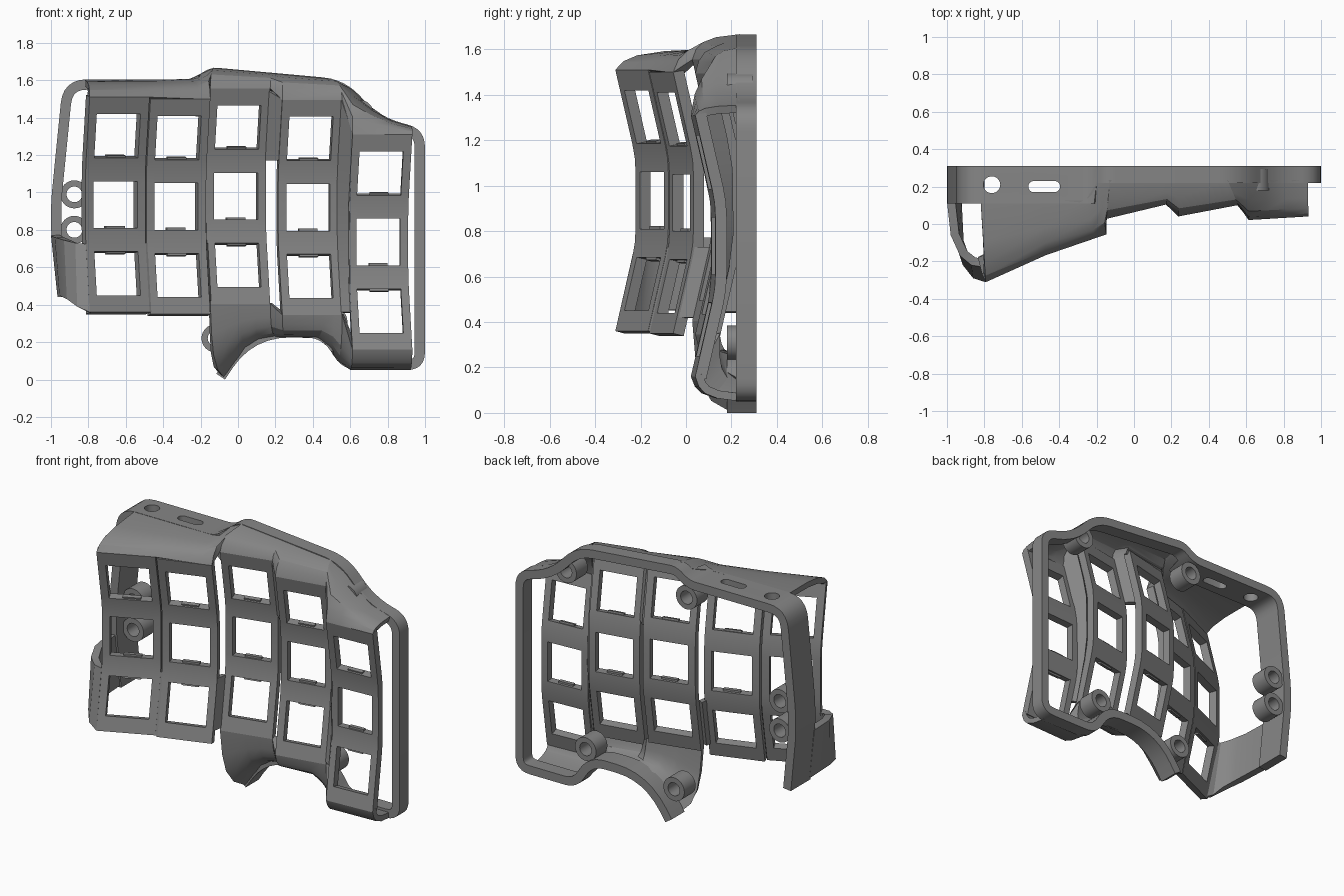
import bpy
import bmesh
import math
from mathutils import Vector

cube = bpy.data.objects.get("Cube")
if cube:
    bpy.data.objects.remove(cube, do_unlink=True)

grey = bpy.data.materials.new("plain_grey")
grey.use_nodes = True
GREY = (0.24, 0.24, 0.24, 1)
grey.diffuse_color = GREY
grey.node_tree.nodes["Principled BSDF"].inputs["Base Color"].default_value = GREY


def apply_all(obj):
    bpy.ops.object.select_all(action='DESELECT')
    obj.select_set(True)
    bpy.context.view_layer.objects.active = obj
    for m in list(obj.modifiers):
        bpy.ops.object.modifier_apply(modifier=m.name)
    bpy.ops.object.shade_smooth_by_angle(angle=math.radians(25))


def sheet(name, rows, thick, closed=False, skip=lambda r, c: False, cutter=None):
    """Grid of points thickened away from its outer side."""
    bm = bmesh.new()
    grid = [[bm.verts.new(p) for p in row] for row in rows]
    n = len(rows[0])
    for r in range(len(rows) - 1):
        for c in range(n if closed else n - 1):
            if not skip(r, c):
                d = (c + 1) % n
                bm.faces.new((grid[r][c], grid[r][d], grid[r + 1][d], grid[r + 1][c]))
    mesh = bpy.data.meshes.new(name)
    bm.to_mesh(mesh)
    bm.free()
    obj = bpy.data.objects.new(name, mesh)
    bpy.context.collection.objects.link(obj)
    mesh.materials.append(grey)
    solid = obj.modifiers.new("thickness", 'SOLIDIFY')
    solid.thickness = thick
    solid.offset = -1
    solid.use_even_offset = True
    if cutter:
        cut = obj.modifiers.new("cut", 'BOOLEAN')
        cut.operation = 'DIFFERENCE'
        cut.object = cutter
    apply_all(obj)
    return obj


def rounded(corners, steps=6):
    """Open path of (x, z, radius) corners with soft bends."""
    out = []
    for i, (x, z, r) in enumerate(corners):
        p = Vector((x, z))
        if r == 0:
            out.append(p)
            continue
        a = p + (Vector(corners[i - 1][:2]) - p).normalized() * r
        b = p + (Vector(corners[i + 1][:2]) - p).normalized() * r
        for k in range(steps + 1):
            t = k / steps
            out.append(a * (1 - t) ** 2 + p * 2 * t * (1 - t) + b * t * t)
    return out


# Key columns: centre x, y, z and sideways slope
COLUMNS = [(-0.655, -0.15, 0.935, 0.45), (-0.33, -0.02, 0.925, 0.33),
           (-0.01, 0.155, 0.98, 0.24), (0.375, 0.16, 0.92, 0.19),
           (0.75, 0.12, 0.735, 0.06)]
HALF, HOLE, END = 0.16, 0.117, 0.575
KEY_ROWS = (0.125, 0.1875, 0.25, 0.485, END)


def point(i, u, v):
    """Point on the front of column i, u across and v up from its centre."""
    x, y, z, slope = COLUMNS[i]
    d = abs(v)
    bend = 0 if d < 0.125 else 0.92 * (d - 0.125) ** 2 if d < 0.25 else 0.0144 + 0.23 * (d - 0.25)
    return Vector((x + u + 0.25 * bend, y + slope * u - bend, z + v))


LEVELS = [-d for d in reversed(KEY_ROWS)] + list(KEY_ROWS)
for i in range(len(COLUMNS)):
    rows = [[point(i, u, v) for u in (-HALF, -HOLE, HOLE, HALF)] for v in LEVELS]
    sheet(f"key_column_{i + 1}", rows, 0.05,
          skip=lambda r, c: c == 1 and r in (1, 4, 7))
    # Small clips on the edge of each key opening
    for k, (low, high) in enumerate(((-0.262, -0.25), (-0.125, -0.113), (0.25, 0.262))):
        clip = [[point(i, u, v) + Vector((0, 0.012, 0)) for u in (-0.05, 0.05)]
                for v in (low, high)]
        sheet(f"key_clip_{i + 1}_{k + 1}", clip, 0.025)

# Webs between neighbouring columns
for i, z0, z1 in ((0, 0.36, 0.73), (1, 0.42, 0.73), (2, 1.17, 1.54), (3, 0.36, 1.5)):
    rows = []
    for k in range(9):
        z = z0 + (z1 - z0) * k / 8
        va, vb = (max(-END, min(END, z - COLUMNS[j][2])) for j in (i, i + 1))
        rows.append([point(i, HALF - 0.005, va), point(i + 1, 0.005 - HALF, vb)])
    sheet(f"column_web_{i + 1}", rows, 0.03)

# Cutter for the round port and the slot in the top edge
bm = bmesh.new()
for cx, cy, radius, stretch in ((-0.76, 0.21, 0.045, 0), (-0.48, 0.2, 0.03, 0.055)):
    made = bmesh.ops.create_cone(bm, cap_ends=True, segments=32, radius1=radius,
                                 radius2=radius, depth=0.3)["verts"]
    for v in made:
        v.co.x += cx + math.copysign(stretch, v.co.x)
        v.co.y += cy
        v.co.z += 1.6
mesh = bpy.data.meshes.new("port_cutter")
bm.to_mesh(mesh)
bm.free()
port_cutter = bpy.data.objects.new("port_cutter", mesh)
bpy.context.collection.objects.link(port_cutter)
port_cutter.hide_render = True

# Back rim, open under the two outer columns
BACK = 0.31
outline = rounded([
    (-0.965, 0.44, 0), (-1, 0.8, 0.05), (-1, 0.95, 0.08), (-0.935, 1.605, 0.13),
    (-0.24, 1.605, 0.05), (-0.15, 1.67, 0.05), (0.57, 1.605, 0.12),
    (0.76, 1.4, 0.13), (1, 1.34, 0.1), (1, 0.05, 0.1), (0.56, 0.05, 0.09),
    (0.45, 0.225, 0.09), (0.08, 0.225, 0.2), (-0.07, 0, 0)])


def rim_front(x, z):
    return 0.11 if x < -0.2 and z > 0.4 else 0.18 if z < 0.3 and x < 0.5 else 0.22


sheet("back_rim", [[(p.x, rim_front(*p), p.y) for p in outline],
                   [(p.x, BACK, p.y) for p in outline]], 0.055, cutter=port_cutter)
bpy.data.objects.remove(port_cutter, do_unlink=True)


def shell(name, pairs):
    """Curved wall from column ends (column, u, v) to rim points (x, z)."""
    rows = []
    for fy, fz in ((0, 0), (0.08, 0.4), (0.22, 0.68), (0.5, 0.88), (1, 1)):
        row = []
        for (i, u, v), (x, z) in pairs:
            a = point(i, u, v)
            b = Vector((x, rim_front(x, z) + 0.015, z))
            row.append((a.x + (b.x - a.x) * fy, a.y + (b.y - a.y) * fy,
                        a.z + (b.z - a.z) * fz))
        rows.append(row)
    sheet(name, rows, 0.035)


# Top wall and sloping shoulder
shell("top_wall", [
    ((0, -HALF, END), (-0.82, 1.604)), ((0, HALF, END), (-0.49, 1.604)),
    ((1, 0.1, END), (-0.26, 1.606)), ((1, HALF, END), (-0.19, 1.64)),
    ((2, -HALF, END), (-0.13, 1.667)), ((2, HALF, END), (0.18, 1.639)),
    ((3, -HALF, END), (0.24, 1.633)), ((3, HALF, END), (0.5, 1.608)),
    ((4, -HALF, END), (0.62, 1.545)), ((4, -0.06, END), (0.7, 1.465)),
    ((4, 0.06, END), (0.8, 1.395)), ((4, HALF, END), (0.93, 1.355))])

# Lower wall, ending in a pointed tip
shell("lower_wall", [
    ((4, HALF, -END), (0.92, 0.051)), ((4, -HALF, -END), (0.6, 0.052)),
    ((3, HALF, -END), (0.53, 0.1)), ((3, 0.12, -END), (0.48, 0.175)),
    ((3, 0.06, -END), (0.42, 0.222)), ((3, -HALF, -END), (0.25, 0.225)),
    ((2, HALF, -END), (0.2, 0.225)), ((2, 0.08, -END), (0.11, 0.21)),
    ((2, 0, -END), (0.04, 0.165)), ((2, -0.08, -END), (-0.01, 0.09)),
    ((2, -HALF, -END), (-0.07, 0.005))])

# Rounded cheek joining the outer column to the rim
sheet("side_cheek", [
    [(-0.966, 0.12, 0.45), (-0.955, -0.1, 0.45), (-0.915, -0.22, 0.43),
     (-0.86, -0.29, 0.39), point(0, -HALF, -END)],
    [(-1, 0.12, 0.77), (-0.98, -0.06, 0.76), (-0.93, -0.17, 0.745),
     (-0.87, -0.22, 0.73), point(0, -HALF, -0.21)]], 0.045)

# Screw bosses
for k, (x, z) in enumerate(((0.65, 1.42), (-0.21, 1.48), (-0.875, 0.99),
                            (-0.875, 0.8), (0.51, 0.31), (-0.12, 0.22))):
    ring = [(x + 0.075 * math.sin(a), z + 0.075 * math.cos(a))
            for a in (math.tau * s / 32 for s in range(32))]
    sheet(f"screw_boss_{k + 1}", [[(px, y, pz) for px, pz in ring] for y in (0.18, 0.295)],
          0.033, closed=True)
